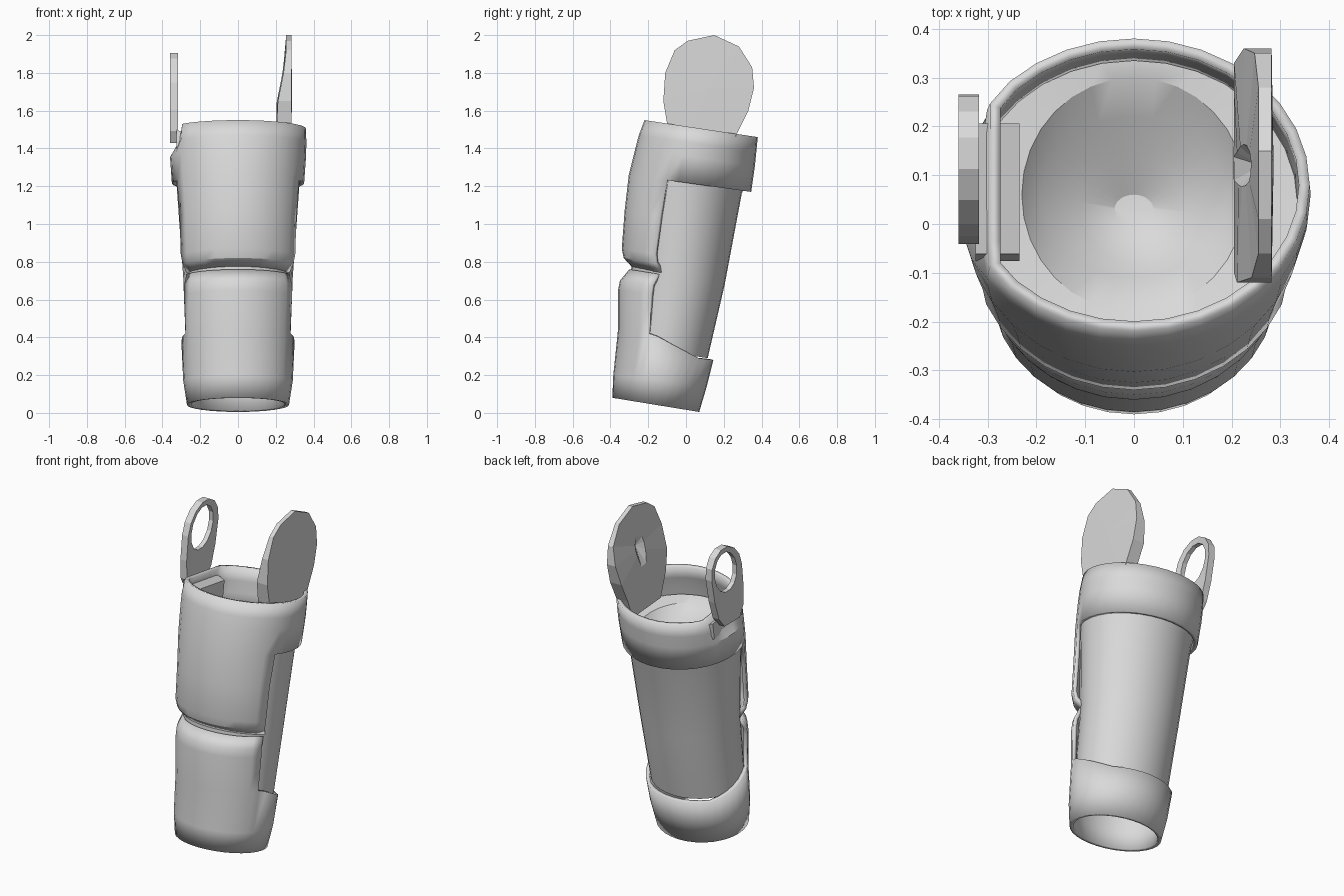
import bpy, bmesh
from math import sin, cos, pi
from mathutils import Matrix

cube = bpy.data.objects.get("Cube")
if cube:
    bpy.data.objects.remove(cube)

grey = bpy.data.materials.new("light_grey")
grey.use_nodes = True
grey.diffuse_color = (0.7, 0.7, 0.7, 1)
grey.node_tree.nodes["Principled BSDF"].inputs["Base Color"].default_value = (0.7, 0.7, 0.7, 1)

SIDES = 32


def finish(name, bm, smooth=False, wall=0):
    bm.normal_update()
    mesh = bpy.data.meshes.new(name)
    bm.to_mesh(mesh)
    bm.free()
    mesh.materials.append(grey)
    ob = bpy.data.objects.new(name, mesh)
    bpy.context.collection.objects.link(ob)
    if wall:
        mod = ob.modifiers.new("wall", 'SOLIDIFY')
        mod.thickness = wall
        mod.offset = -1
        mod.use_even_offset = True
    if smooth:
        bpy.ops.object.select_all(action='DESELECT')
        ob.select_set(True)
        bpy.context.view_layer.objects.active = ob
        bpy.ops.object.shade_smooth_by_angle(angle=0.5)
    return ob


def bridge(bm, loops, keep=lambda row, i: True):
    """Join successive closed loops of vertices with quads."""
    n = len(loops[0])
    for row, (a, b) in enumerate(zip(loops, loops[1:])):
        for i in range(n):
            j = (i + 1) % n
            if keep(row, i):
                bm.faces.new((a[i], a[j], b[j], b[i]))


def sleeve(name, rings, keep=lambda row, s: True, adjust=lambda row, s, p: p, wall=0, cap=False):
    """Tilted tube; each ring is front y, front z, back y, back z, half width."""
    bm = bmesh.new()
    loops = []
    for row, (fy, fz, by, bz, rx) in enumerate(rings):
        loop = []
        for i in range(SIDES):
            a = 2 * pi * i / SIDES
            s = sin(a)
            p = (rx * cos(a), (fy + by) / 2 + (by - fy) / 2 * s, (fz + bz) / 2 + (bz - fz) / 2 * s)
            loop.append(bm.verts.new(adjust(row, s, p)))
        loops.append(loop)
    bridge(bm, loops, lambda row, i: keep(row, sin(2 * pi * (i + 0.5) / SIDES)))
    if cap:
        bm.faces.new(loops[-1])
    for v in [v for v in bm.verts if not v.link_faces]:
        bm.verts.remove(v)
    return finish(name, bm, True, wall)


def fan(bm, loop, centre, flip):
    c = bm.verts.new(centre)
    for i, v in enumerate(loop):
        w = loop[(i + 1) % len(loop)]
        bm.faces.new((w, v, c) if flip else (v, w, c))


EDGE = -0.3  # side edge of the raised front plates

# Inner tube with the stepped floor inside the top opening
sleeve("inner_tube", [
    (-.34, .36, .115, .29, .275), (-.29, .76, .205, .68, .29), (-.27, 1.25, .295, 1.16, .325),
    (-.24, 1.36, .335, 1.27, .335), (-.18, 1.34, .3, 1.27, .23),
    (-.11, 1.27, .22, 1.23, .19), (-.08, 1.22, .13, 1.19, .11), (0, 1.17, .06, 1.16, .04)], cap=True)


# Lower shell: full cuff at the end, raised plate on the front only
def cuff_lift(row, s, p):
    lift = 0.1 * min(1, max(0, 0.7 - s)) if row == 2 else 0
    return (p[0], p[1] + lift * 0.15, p[2] + lift)


sleeve("lower_shell", [
    (-.39, .08, .07, .005, .27), (-.385, .2, .11, .14, .29), (-.375, .34, .145, .28, .3),
    (-.36, .65, .21, .58, .31), (-.35, .7, .21, .63, .308), (-.3, .76, .205, .68, .295)],
    keep=lambda row, s: row < 2 or s < EDGE, adjust=cuff_lift, wall=0.022)


# Upper shell: raised front plate below a full band, flattened behind the loop
def flat_side(row, s, p):
    return (max(p[0], -0.31 if row == 6 else -0.295), p[1], p[2]) if row > 5 else p


sleeve("upper_shell", [
    (-.28, .765, .205, .69, .295), (-.33, .82, .22, .73, .318), (-.34, .87, .23, .77, .328),
    (-.325, 1.07, .29, 1.0, .335), (-.303, 1.26, .345, 1.17, .35),
    (-.268, 1.4, .365, 1.31, .36), (-.25, 1.47, .372, 1.38, .362), (-.22, 1.55, .38, 1.46, .36)],
    keep=lambda row, s: row > 3 or s < EDGE, adjust=flat_side, wall=0.022)

# Solid paddle on the left, thick at its base, with a dimple on the inner face
outline = [(.22, 1.36), (.27, 1.48), (.33, 1.6), (.36, 1.72), (.35, 1.83), (.28, 1.94), (.15, 2),
           (.01, 1.97), (-.06, 1.92), (-.11, 1.8), (-.12, 1.65), (-.1, 1.53), (-.05, 1.38)]


def inner_x(z):
    return 0.205 + 0.05 * min(1, max(0, (z - 1.62) / 0.25))


bm = bmesh.new()
outer = [bm.verts.new((.282, y, z)) for y, z in outline]
inner = [bm.verts.new((inner_x(z), y, z)) for y, z in outline]
dimple = []
for y, z in outline:
    dy, dz = .12 + (y - .12) * .18, 1.75 + (z - 1.75) * .28
    dimple.append(bm.verts.new((inner_x(dz) - .005, dy, dz)))
bridge(bm, [outer, inner, dimple])
fan(bm, outer, (.286, .12, 1.72), False)
fan(bm, dimple, (.26, .12, 1.75), True)
bmesh.ops.recalc_face_normals(bm, faces=bm.faces)
finish("left_paddle", bm)

# Open loop on the right, with a solid squared base
bm = bmesh.new()
loops = [[], [], [], []]
for i in range(14):
    a = 2 * pi * i / 14
    c, s = cos(a), sin(a)
    if s < -0.01:
        wide = 0.145 * abs(c) ** 0.45 * (1 if c > 0 else -1)
        tall = 0.33 * s
    else:
        wide, tall = 0.145 * c, 0.16 * s
    hole_y, hole_z = 0.105 * c, 0.125 * s
    for k, (y, z, x) in enumerate([(wide, tall, -.36), (wide, tall, -.318),
                                   (hole_y, hole_z, -.325), (hole_y, hole_z, -.353)]):
        loops[k].append(bm.verts.new((x, .12 + y + .16 * z, 1.75 + z)))
bridge(bm, loops + [loops[0]])
bmesh.ops.recalc_face_normals(bm, faces=bm.faces)
finish("right_loop", bm)

# Bracket that carries the loop over the rim
bm = bmesh.new()
bmesh.ops.create_cube(bm, size=1, matrix=Matrix.Translation((-.28, .065, 1.43))
                      @ Matrix.Rotation(-.15, 4, 'X') @ Matrix.Diagonal((.09, .27, .1, 1)))
for v in bm.verts:
    if v.co.x > -.28:
        v.co.z -= 0.04
finish("loop_bracket", bm)
